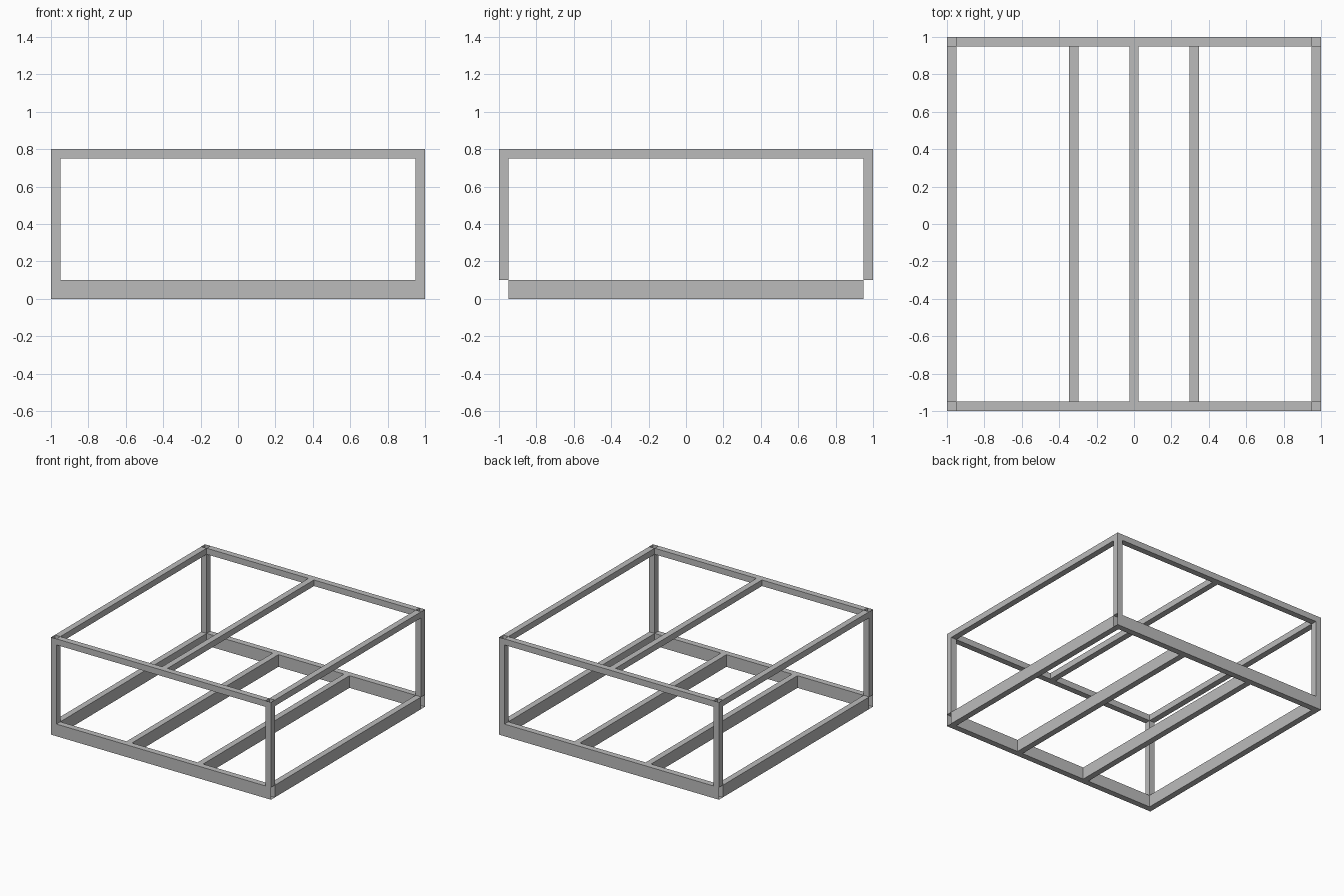
import bpy, bmesh

default = bpy.data.objects.get("Cube")
if default:
    bpy.data.objects.remove(default, do_unlink=True)

# Single painted-steel colour
steel = bpy.data.materials.new("grey steel")
steel.use_nodes = True
GREY = (0.5, 0.5, 0.5, 1.0)
steel.diffuse_color = GREY
steel.node_tree.nodes["Principled BSDF"].inputs["Base Color"].default_value = GREY

T = 0.05       # tube width
BASE_H = 0.1   # height of the base beams
TOP = 0.8      # overall height
IN = 1 - T     # inner face of the frame
MID = 1 - T / 2


def tube(name, axis, low, high):
    """Open-ended box tube running along the given axis."""
    bm = bmesh.new()
    bmesh.ops.create_cube(bm, size=1)
    ends = [f for f in bm.faces if abs(f.normal[axis]) > 0.9]
    bmesh.ops.delete(bm, geom=ends, context='FACES_ONLY')
    for v in bm.verts:
        v.co = [low[i] if v.co[i] < 0 else high[i] for i in range(3)]
    mesh = bpy.data.meshes.new(name)
    bm.to_mesh(mesh)
    bm.free()
    mesh.materials.append(steel)
    obj = bpy.data.objects.new(name, mesh)
    bpy.context.collection.objects.link(obj)


def along_x(name, y, half, z0, z1):
    tube(name, 0, (-half, y - T / 2, z0), (half, y + T / 2, z1))


def along_y(name, x, z0, z1):
    tube(name, 1, (x - T / 2, -IN, z0), (x + T / 2, IN, z1))


# Front and back beams and rails, with corner posts
for end, sy in (("front", -1), ("back", 1)):
    along_x(end + "_base_beam", sy * MID, 1, 0, BASE_H)
    along_x(end + "_top_rail", sy * MID, IN, TOP - T, TOP)
    for side, sx in (("right", -1), ("left", 1)):
        x, y = sx * MID, sy * MID
        tube(f"{end}_{side}_post", 2, (x - T / 2, y - T / 2, BASE_H),
             (x + T / 2, y + T / 2, TOP))

# Side beams, side rails and floor joists
for side, sx in (("right", -1), ("left", 1)):
    along_y(side + "_base_beam", sx * MID, 0, BASE_H)
    along_y(side + "_top_rail", sx * MID, TOP - T, TOP)
    along_y(side + "_floor_joist", sx * 0.323, 0, BASE_H)

# Central roof bar
along_y("centre_roof_bar", 0, TOP - T, TOP)
